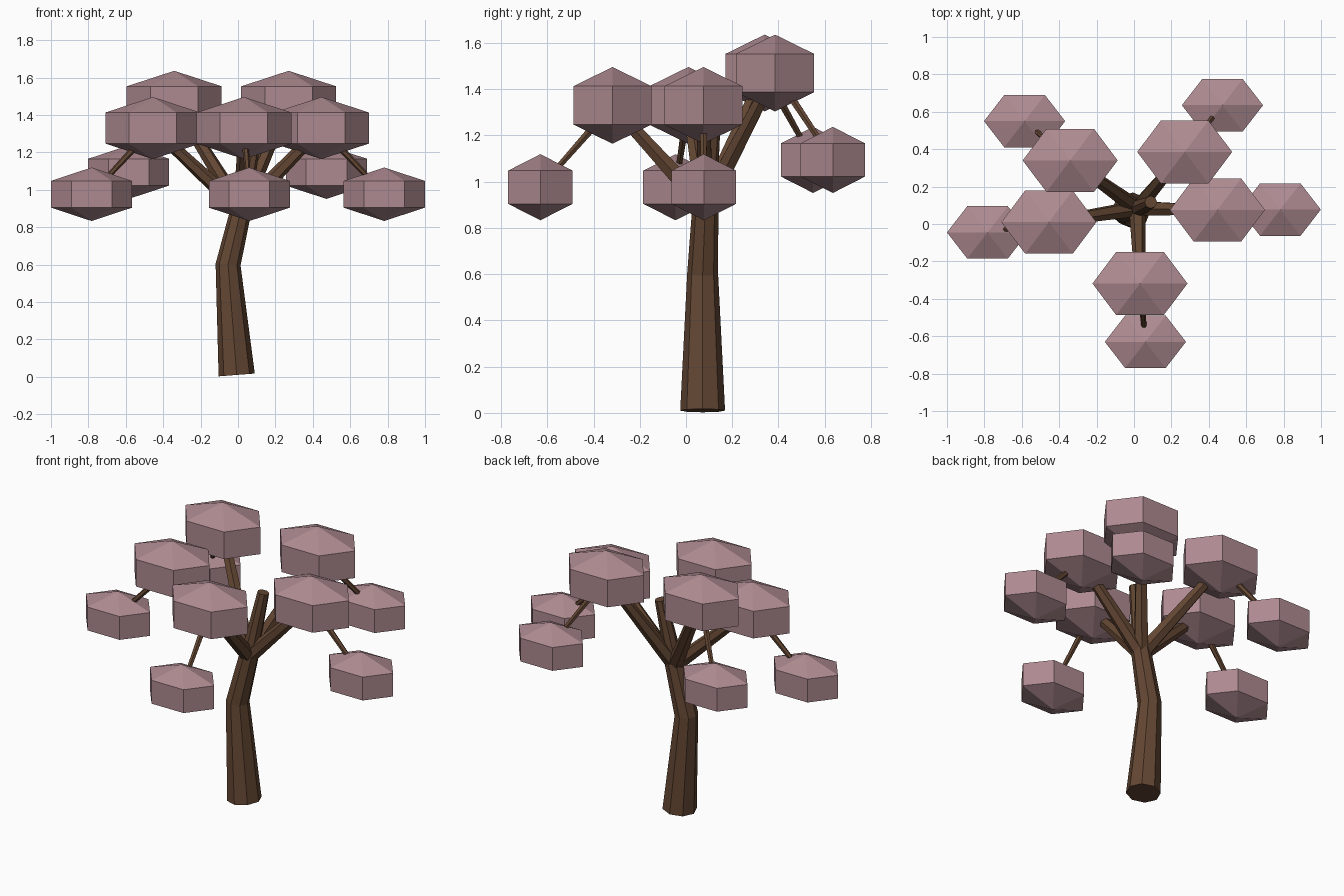
import bpy, math
from mathutils import Vector

if "Cube" in bpy.data.objects:
    bpy.data.objects.remove(bpy.data.objects["Cube"])


def material(name, rgb):
    m = bpy.data.materials.new(name)
    m.diffuse_color = (*rgb, 1)
    m.use_nodes = True
    m.node_tree.nodes["Principled BSDF"].inputs["Base Color"].default_value = m.diffuse_color
    return m


BARK = material("brown bark", (0.125, 0.062, 0.033))
LEAF = material("dusty pink leaves", (0.42, 0.255, 0.28))


def add_object(name, verts, faces, mat):
    me = bpy.data.meshes.new(name)
    me.from_pydata(verts, [], faces)
    me.materials.append(mat)
    me.update()
    ob = bpy.data.objects.new(name, me)
    bpy.context.collection.objects.link(ob)
    return ob


def limb(name, path, radii, sides):
    """Tapered tube whose rings stand square to the path."""
    pts = [Vector(p) for p in path]
    verts, faces = [], []
    for i, p in enumerate(pts):
        t = Vector((0, 0, 0))
        if i > 0:
            t += (p - pts[i - 1]).normalized()
        if i < len(pts) - 1:
            t += (pts[i + 1] - p).normalized()
        t.normalize()
        v = t.cross(Vector((1, 0, 0)) if abs(t.x) < 0.8 else Vector((0, 1, 0))).normalized()
        u = v.cross(t)
        for k in range(sides):
            a = 2 * math.pi * k / sides
            verts.append(p + radii[i] * (math.cos(a) * u + math.sin(a) * v))
    # keep the winding outward: u x v points along t
    for i in range(len(pts) - 1):
        for k in range(sides):
            a, b = i * sides + k, i * sides + (k + 1) % sides
            faces.append((a, b, b + sides, a + sides))
    n = len(verts)
    faces.append(tuple(reversed(range(sides))))
    faces.append(tuple(range(n - sides, n)))
    return add_object(name, verts, faces, BARK)


def leaf_clump(name, centre, half_w, half_d, half_h):
    """Six-sided flattened ball: two rings and two poles."""
    c = Vector(centre)
    ry = half_d / math.sin(math.pi / 3)
    verts = [c + Vector((half_w * math.cos(k * math.pi / 3),
                         ry * math.sin(k * math.pi / 3), z))
             for z in (-half_h / 2, half_h / 2) for k in range(6)]
    verts += [c - Vector((0, 0, half_h)), c + Vector((0, 0, half_h))]
    faces = []
    for k in range(6):
        j = (k + 1) % 6
        faces += [(k, j, j + 6, k + 6), (j, k, 12), (k + 6, j + 6, 13)]
    return add_object(name, verts, faces, LEAF)


# Bent trunk and its short central stub
FORK = (0.025, 0.085, 0.93)
limb("trunk", [(-0.007, 0.072, 0.01), (-0.053, 0.072, 0.6), FORK],
     [0.097, 0.067, 0.055], 8)
limb("centre_stub", [(0.02, 0.083, 0.9), (0.09, 0.117, 1.285)], [0.05, 0.034], 8)

# Large clump centre paired with the small clump hanging off it
pairs = [
    ((-0.341, 0.34, 1.47), (-0.585, 0.55, 1.094)),
    ((0.271, 0.385, 1.47), (0.473, 0.635, 1.094)),
    ((-0.455, 0.01, 1.33), (-0.783, -0.045, 0.976)),
    ((0.446, 0.075, 1.33), (0.782, 0.077, 0.976)),
    ((0.032, -0.318, 1.33), (0.061, -0.63, 0.976)),
]
for i, (big, small) in enumerate(pairs, 1):
    limb(f"branch_{i}", [(0.018, 0.083, 0.89), big], [0.045, 0.028], 6)
    limb(f"twig_{i}", [big, small], [0.02, 0.012], 6)
    leaf_clump(f"large_clump_{i}", big, 0.254, 0.169, 0.166)
    leaf_clump(f"small_clump_{i}", small, 0.217, 0.14, 0.143)
